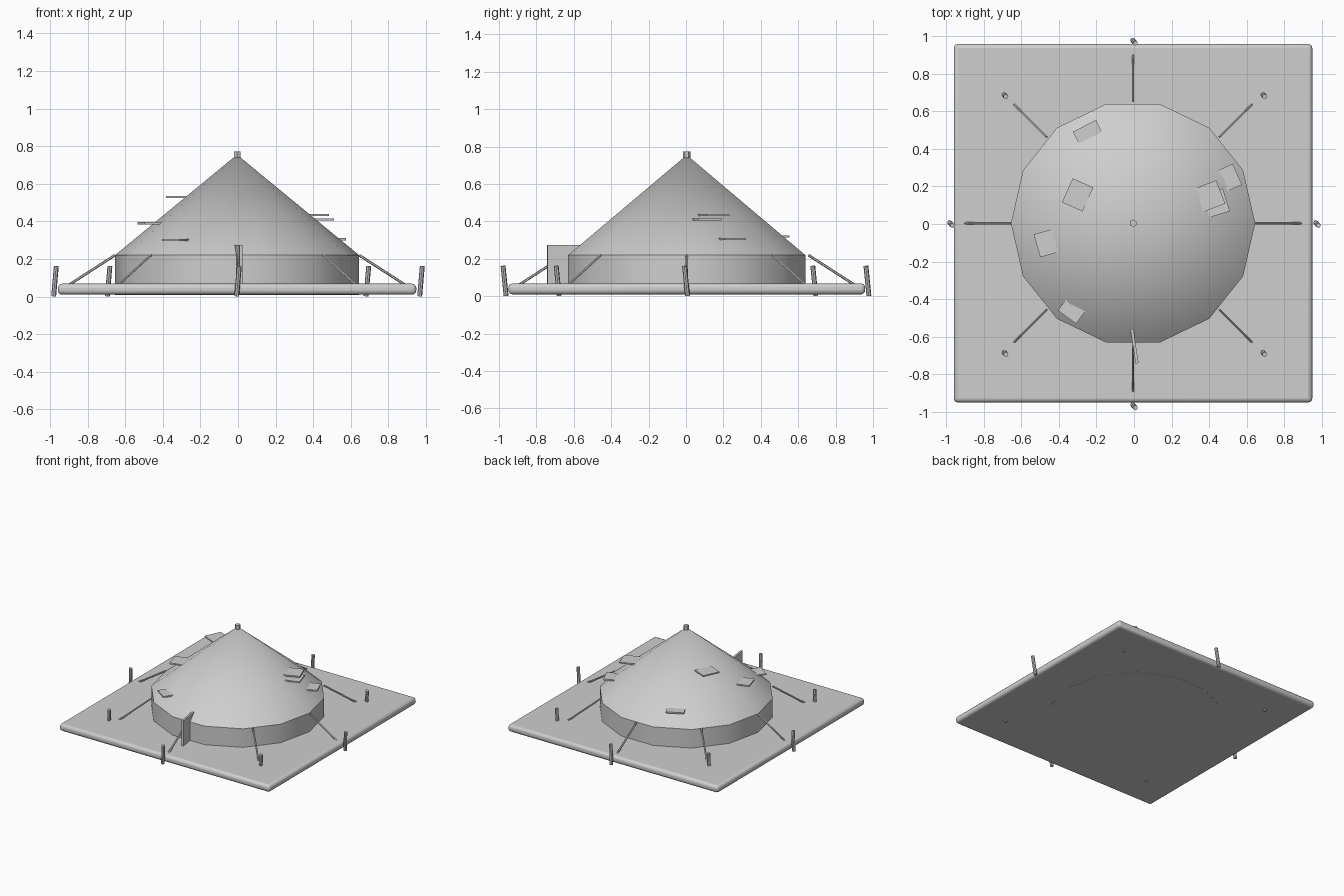
import bpy, math
from mathutils import Vector

if "Cube" in bpy.data.objects:
    bpy.data.objects.remove(bpy.data.objects["Cube"])

CX, CY = -0.005, 0.004  # tent and floor sit slightly off the peg ring centre

grey = bpy.data.materials.new("plain grey")
grey.diffuse_color = (0.62, 0.62, 0.62, 1)
grey.use_nodes = True
grey.node_tree.nodes["Principled BSDF"].inputs["Base Color"].default_value = grey.diffuse_color


def finish(name, smooth=True):
    ob = bpy.context.object
    ob.name = name
    ob.data.materials.clear()
    ob.data.materials.append(grey)
    if smooth:
        bpy.ops.object.shade_smooth_by_angle(angle=math.radians(35))
    return ob


def box(name, centre, size, turn=0.0):
    bpy.ops.mesh.primitive_cube_add(size=1, location=centre)
    ob = bpy.context.object
    ob.scale = size
    bpy.ops.object.transform_apply(location=False, rotation=False, scale=True)
    ob.rotation_euler.z = math.radians(turn)
    return finish(name, False)


def rod(name, a, b, radius, sides):
    a, b = Vector(a), Vector(b)
    d = b - a
    bpy.ops.mesh.primitive_cylinder_add(vertices=sides, radius=radius,
                                        depth=d.length, location=(a + b) / 2)
    bpy.context.object.rotation_euler = d.to_track_quat('Z', 'Y').to_euler()
    return finish(name, False)


# Ground sheet with rounded edges
sheet = box("ground_sheet", (CX, CY, 0.039), (1.908, 1.908, 0.058))
bevel = sheet.modifiers.new("rounded_edge", 'BEVEL')
bevel.width = 0.022
bevel.segments = 3
bpy.ops.object.shade_smooth_by_angle(angle=math.radians(35))

# Tent wall and conical roof, both 14-sided with a corner on the x axis
SPIN = math.pi / 2
bpy.ops.mesh.primitive_cylinder_add(vertices=14, radius=0.65, depth=0.211,
                                    location=(CX, CY, 0.1145), rotation=(0, 0, SPIN))
finish("tent_wall")
bpy.ops.mesh.primitive_cone_add(vertices=14, radius1=0.65, radius2=0, depth=0.535,
                                location=(CX, CY, 0.4875), rotation=(0, 0, SPIN))
finish("tent_roof")

# Centre pole poking out of the top
rod("centre_pole", (CX, CY, 0.07), (CX, CY, 0.773), 0.02, 6)

# Guy ropes and leaning pegs around the tent
for i in range(8):
    c, s = math.cos(i * math.pi / 4), math.sin(i * math.pi / 4)
    rod(f"guy_rope_{i + 1}", (CX + 0.65 * c, CY + 0.65 * s, 0.22),
        (CX + 0.895 * c, CY + 0.895 * s, 0.062), 0.007, 6)
    x, y = 0.974 * c, 0.97 * s
    rod(f"peg_{i + 1}", (x - 0.007, y + 0.008, 0.002),
        (x + 0.007, y - 0.008, 0.162), 0.013, 8)

# Open door flap at the front
box("door_flap", (0.002, -0.647, 0.165), (0.016, 0.19, 0.22), 8.6)

# Flat patches on the roof: x, y, z, width, depth, turn
patches = [
    (-0.235, 0.465, 0.32, 0.138, 0.128, 27),
    (-0.30, 0.155, 0.53, 0.12, 0.14, -24),
    (-0.46, -0.10, 0.39, 0.117, 0.127, 16),
    (-0.32, -0.445, 0.30, 0.12, 0.125, -36),
    (0.395, 0.145, 0.433, 0.143, 0.133, 21),
    (0.43, 0.11, 0.41, 0.128, 0.128, 17),
    (0.495, 0.24, 0.305, 0.12, 0.122, 24),
]
for i, (x, y, z, w, d, turn) in enumerate(patches):
    box(f"roof_patch_{i + 1}", (x, y, z), (w, d, 0.011), turn)
